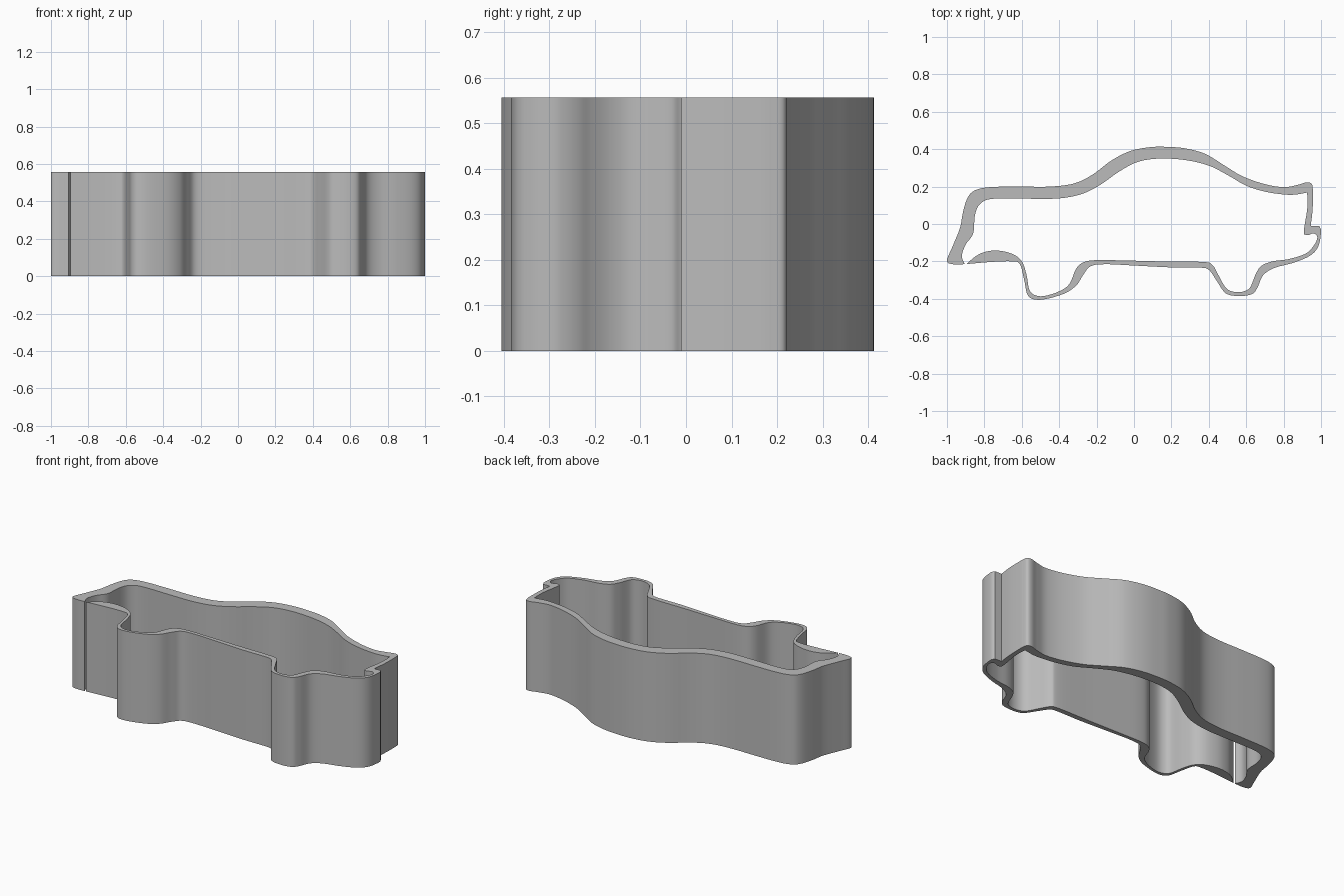
import bpy
import bmesh
import math
from mathutils import Vector

HEIGHT = 0.557
STEPS = 6

cube = bpy.data.objects.get("Cube")
if cube:
    bpy.data.objects.remove(cube, do_unlink=True)


def make_material(name, colour):
    mat = bpy.data.materials.new(name)
    mat.use_nodes = True
    mat.diffuse_color = colour
    mat.node_tree.nodes["Principled BSDF"].inputs["Base Color"].default_value = colour
    return mat


def smooth_run(points):
    """Catmull-Rom curve through the points, without the last one."""
    pts = [Vector(p) for p in points]
    pts = [2 * pts[0] - pts[1]] + pts + [2 * pts[-1] - pts[-2]]
    out = []
    for a, b, c, d in zip(pts, pts[1:], pts[2:], pts[3:]):
        for i in range(STEPS):
            t = i / STEPS
            out.append(0.5 * (2 * b + (c - a) * t + (2 * a - 5 * b + 4 * c - d) * t ** 2
                              + (3 * b - a - 3 * c + d) * t ** 3))
    return out


def extrude_outline(name, runs, height, material):
    """Join runs end to end (sharp corners between them) and raise the outline."""
    outline = []
    for i, run in enumerate(runs):
        closing_point = runs[(i + 1) % len(runs)][0]
        outline += smooth_run(run + [closing_point])
    bm = bmesh.new()
    base = bm.faces.new([bm.verts.new((p.x, p.y, 0)) for p in outline])
    raised = bmesh.ops.extrude_face_region(bm, geom=[base], use_keep_orig=True)["geom"]
    bmesh.ops.translate(bm, vec=(0, 0, height),
                        verts=[v for v in raised if isinstance(v, bmesh.types.BMVert)])
    bmesh.ops.recalc_face_normals(bm, faces=bm.faces)
    mesh = bpy.data.meshes.new(name)
    bm.to_mesh(mesh)
    bm.free()
    mesh.materials.append(material)
    obj = bpy.data.objects.new(name, mesh)
    bpy.context.collection.objects.link(obj)
    bpy.ops.object.select_all(action="DESELECT")
    obj.select_set(True)
    bpy.context.view_layer.objects.active = obj
    bpy.ops.object.shade_smooth_by_angle(angle=math.radians(30))
    return obj


# Outside of the wall: nose, bonnet, roof and boot
outer_top = [(-.905, -.215), (-.97, -.215), (-1, -.195), (-.97, -.12), (-.93, -.02),
             (-.915, .06), (-.89, .14), (-.85, .18), (-.77, .197), (-.62, .2), (-.45, .2),
             (-.32, .217), (-.22, .265), (-.12, .34), (-.02, .39), (.08, .41), (.16, .413),
             (.27, .405), (.38, .375), (.48, .315), (.58, .255), (.7, .213), (.8, .197),
             (.87, .208), (.92, .222), (.95, .215)]
# Outside of the rear panel and bumper step
outer_rear = [(.957, .18), (.955, .08)]
bumper_step = [(.945, -.01)]
# Outside of the bumper, sill and wheels
outer_bottom = [(.99, -.01), (1, -.04), (.985, -.12), (.94, -.17), (.85, -.208), (.75, -.235),
                (.69, -.275), (.66, -.34), (.63, -.375), (.56, -.385), (.49, -.37),
                (.44, -.3), (.4, -.245), (.35, -.233), (.2, -.232), (0, -.222),
                (-.15, -.215), (-.23, -.225), (-.27, -.27), (-.31, -.33), (-.38, -.375),
                (-.5, -.405), (-.565, -.385), (-.587, -.3), (-.61, -.215), (-.65, -.2),
                (-.75, -.202)]
# Inside of the sill and wheels, starting at the loose tip of the strip
inner_bottom = [(-.895, -.214), (-.85, -.175), (-.8, -.15), (-.73, -.142), (-.65, -.16),
                (-.6, -.2), (-.575, -.27), (-.56, -.35), (-.53, -.38), (-.48, -.385),
                (-.4, -.36), (-.345, -.32), (-.31, -.24), (-.27, -.205), (-.2, -.193),
                (-.05, -.195), (.15, -.2), (.37, -.203), (.42, -.22), (.455, -.28),
                (.49, -.34), (.53, -.362), (.58, -.362), (.62, -.34), (.65, -.27),
                (.68, -.225), (.74, -.2), (.83, -.187), (.92, -.157), (.965, -.11),
                (.98, -.07), (.96, -.05), (.93, -.06)]
# Inside of the rear panel
inner_rear = [(.908, -.055), (.91, -.02), (.925, .07), (.928, .13)]
# Inside of the boot, roof, bonnet and nose
inner_top = [(.925, .168), (.86, .157), (.8, .158), (.7, .173), (.6, .205), (.5, .262),
             (.4, .312), (.28, .341), (.14, .35), (.02, .332), (-.08, .28), (-.18, .21),
             (-.28, .16), (-.4, .137), (-.55, .135), (-.75, .135), (-.82, .11),
             (-.85, .05), (-.86, -.05), (-.9, -.11), (-.92, -.17)]

grey = make_material("plain grey", (0.5, 0.5, 0.5, 1))

extrude_outline("cutter_wall",
                [outer_top, outer_rear, bumper_step, outer_bottom,
                 inner_bottom, inner_rear, inner_top],
                HEIGHT, grey)
